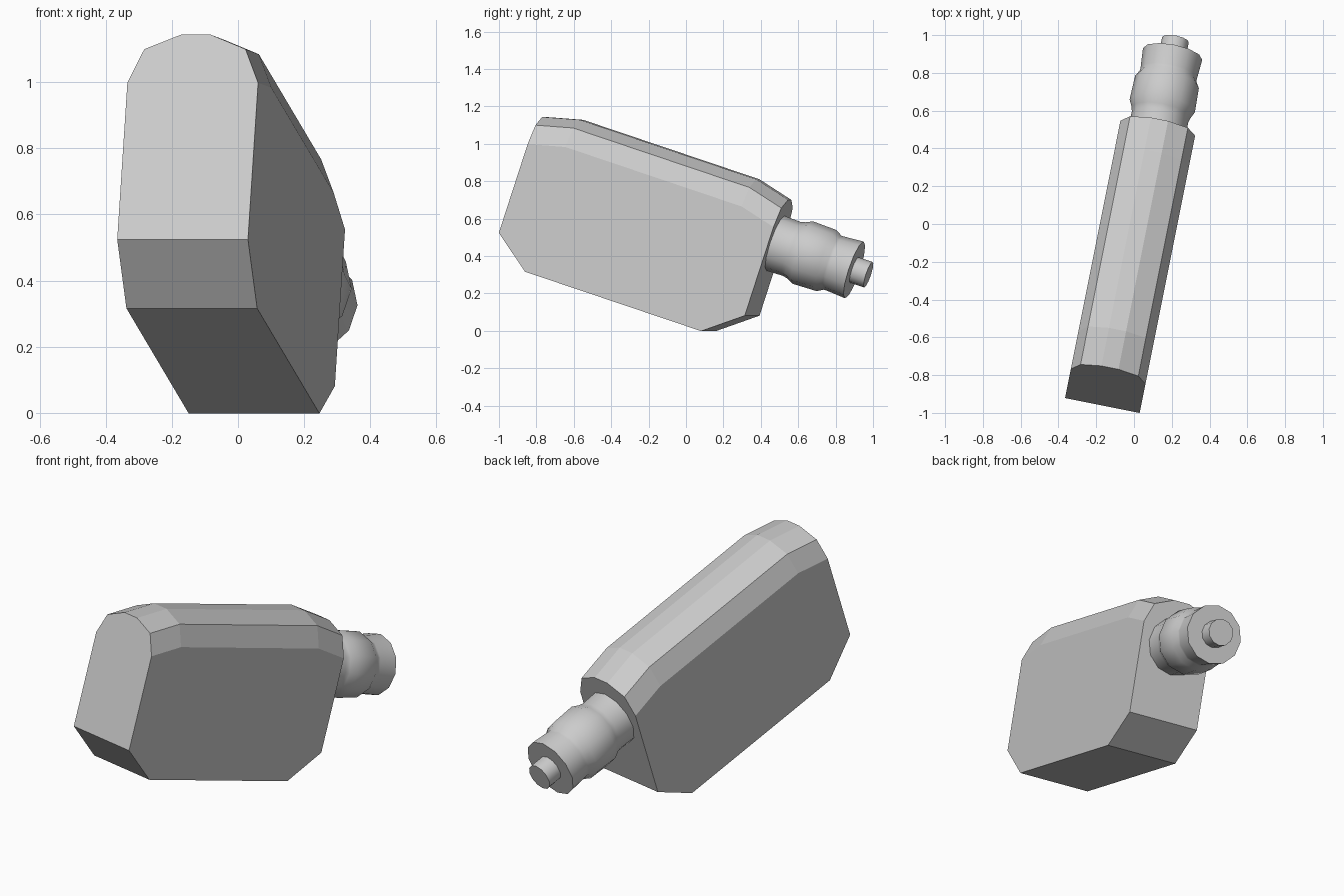
import bpy, bmesh
from math import radians, sin, cos, pi
from mathutils import Matrix

if "Cube" in bpy.data.objects:
    bpy.data.objects.remove(bpy.data.objects["Cube"], do_unlink=True)

grey = bpy.data.materials.new("plain grey")
grey.use_nodes = True
grey.diffuse_color = (0.6, 0.6, 0.6, 1)
grey.node_tree.nodes["Principled BSDF"].inputs["Base Color"].default_value = (0.6, 0.6, 0.6, 1)

# Shared pose: local y is the long axis, pitched nose-down and turned slightly
pose = (Matrix.Translation((0.0245, 0, 0)) @ Matrix.Rotation(radians(-11.3), 4, 'Z')
        @ Matrix.Rotation(radians(-18.3), 4, 'X'))


def loft(name, rings, smooth=False):
    """Skin a list of equal-sized rings and cap both ends."""
    bm = bmesh.new()
    loops = [[bm.verts.new(p) for p in ring] for ring in rings]
    n = len(loops[0])
    for a, b in zip(loops, loops[1:]):
        for i in range(n):
            j = (i + 1) % n
            bm.faces.new((a[i], a[j], b[j], b[i]))
    bm.faces.new(loops[0])
    bm.faces.new(loops[-1])
    bmesh.ops.recalc_face_normals(bm, faces=bm.faces)
    mesh = bpy.data.meshes.new(name)
    bm.to_mesh(mesh)
    bm.free()
    mesh.materials.append(grey)
    obj = bpy.data.objects.new(name, mesh)
    bpy.context.collection.objects.link(obj)
    obj.matrix_world = pose
    if smooth:
        bpy.ops.object.select_all(action='DESELECT')
        obj.select_set(True)
        bpy.context.view_layer.objects.active = obj
        bpy.ops.object.shade_smooth_by_angle(angle=radians(35))
    return obj


def turned(name, profile, height, sides=12):
    """Lathe (distance along axis, radius) pairs round the long axis."""
    rings = [[(r * cos(2 * pi * i / sides), y, height + r * sin(2 * pi * i / sides))
              for i in range(sides)] for y, r in profile]
    return loft(name, rings, smooth=True)


# Slab body: arched top, chamfered lower corners, shallow drop at the top ends
half_arch = [(0.2015, 0.739), (0.156, 0.846), (0.046, 0.892)]
stations = [(-1.095, 0.190, 0.05), (-0.895, 0.037, 0), (0.117, 0.037, 0), (0.317, 0.190, 0.05)]
body_rings = []
for y, bottom, drop in stations:
    right = [(0.2015, y, bottom)] + [(x, y, z - drop) for x, z in half_arch]
    body_rings.append(right + [(-x, y, z) for x, y, z in reversed(right)])
loft("body", body_rings)

# Neck with a raised band and a flared end, then a small stub
axis_height = 0.597
turned("neck", [(0.28, 0.156), (0.41, 0.152), (0.435, 0.158), (0.474, 0.176),
                (0.610, 0.172), (0.645, 0.152), (0.66, 0.152), (0.769, 0.16)], axis_height)
turned("tip", [(0.75, 0.072), (0.85, 0.072)], axis_height)
